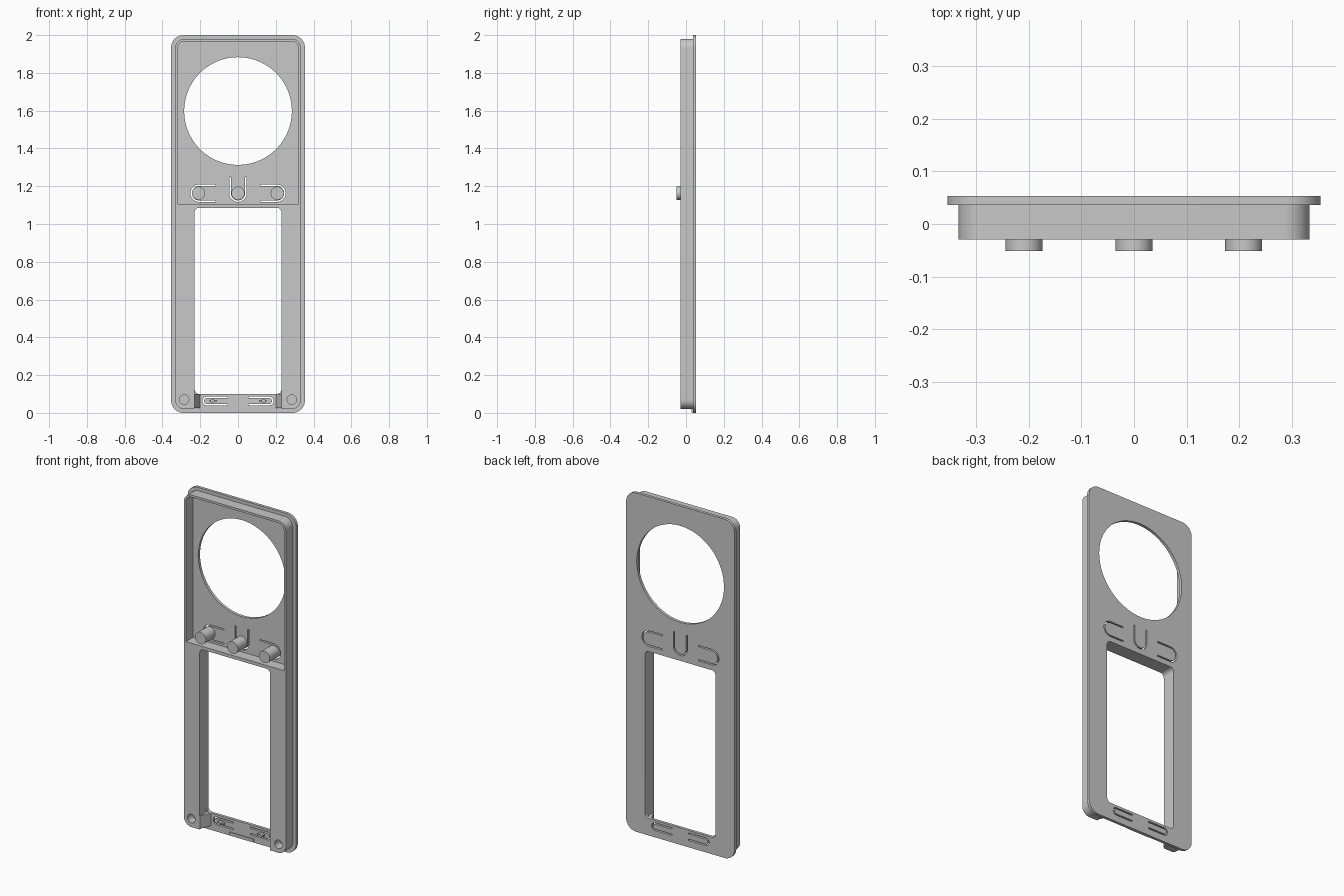
import bpy
import bmesh
from math import sin, cos, pi

if "Cube" in bpy.data.objects:
    bpy.data.objects.remove(bpy.data.objects["Cube"], do_unlink=True)

grey = bpy.data.materials.new("light grey plastic")
grey.use_nodes = True
colour = (0.58, 0.58, 0.58, 1)
grey.diffuse_color = colour
grey.node_tree.nodes["Principled BSDF"].inputs["Base Color"].default_value = colour

PLATE_BACK, PLATE_FRONT, BODY_FRONT = 0.053, 0.036, -0.029


def arc(cx, cz, r, a0, a1, n=10):
    return [(cx + r * cos(a0 + (a1 - a0) * i / n), cz + r * sin(a0 + (a1 - a0) * i / n))
            for i in range(n + 1)]


def rounded(x0, x1, z0, z1, r):
    """Rounded rectangle outline."""
    corners = [(x1 - r, z1 - r), (x0 + r, z1 - r), (x0 + r, z0 + r), (x1 - r, z0 + r)]
    return [p for i, (cx, cz) in enumerate(corners)
            for p in arc(cx, cz, r, i * pi / 2, (i + 1) * pi / 2)]


def rect(x0, x1, z0, z1):
    return [(x0, z0), (x1, z0), (x1, z1), (x0, z1)]


def circle(cx, cz, r, n=64):
    return arc(cx, cz, r, 0, 2 * pi, n)[:-1]


def u_slot(cx, cz, r, length, width, turn):
    """U-shaped slot outline, opening upward before it is turned."""
    ro, ri = r + width / 2, r - width / 2
    pts = [(-ro, length)] + arc(0, 0, ro, pi, 2 * pi, 16) + [(ro, length), (ri, length)]
    pts += arc(0, 0, ri, 2 * pi, pi, 16) + [(-ri, length)]
    return [(cx + x * cos(turn) - z * sin(turn), cz + x * sin(turn) + z * cos(turn))
            for x, z in pts]


def prism(name, outline, y0, y1):
    """Outline in x and z, extruded along y."""
    bm = bmesh.new()
    face = bm.faces.new([bm.verts.new((x, y0, z)) for x, z in outline])
    side = bmesh.ops.extrude_face_region(bm, geom=[face])["geom"]
    verts = [v for v in side if isinstance(v, bmesh.types.BMVert)]
    bmesh.ops.translate(bm, vec=(0, y1 - y0, 0), verts=verts)
    bmesh.ops.recalc_face_normals(bm, faces=bm.faces)
    mesh = bpy.data.meshes.new(name)
    bm.to_mesh(mesh)
    bm.free()
    mesh.materials.append(grey)
    obj = bpy.data.objects.new(name, mesh)
    bpy.context.collection.objects.link(obj)
    return obj


def activate(obj):
    bpy.ops.object.select_all(action='DESELECT')
    obj.select_set(True)
    bpy.context.view_layer.objects.active = obj


def cut(obj, outline, y0=-0.2, y1=0.2):
    cutter = prism("cutter", outline, y0, y1)
    cutter.hide_render = True
    activate(obj)
    mod = obj.modifiers.new("cut", 'BOOLEAN')
    mod.operation, mod.solver, mod.object = 'DIFFERENCE', 'EXACT', cutter
    bpy.ops.object.modifier_apply(modifier=mod.name)
    bpy.data.objects.remove(cutter, do_unlink=True)


# Back plate with the round opening, window and flexible button slots
plate = prism("back_plate", rounded(-0.354, 0.354, 0, 2, 0.065), PLATE_FRONT, PLATE_BACK)
cut(plate, circle(0, 1.598, 0.285, 96))
cut(plate, rounded(-0.23, 0.23, 0.1, 1.086, 0.025))
cut(plate, u_slot(0, 1.163, 0.042, 0.085, 0.008, 0))
for s in (-1, 1):
    cut(plate, u_slot(s * 0.206, 1.163, 0.042, 0.088, 0.008, s * pi / 2))
    cut(plate, u_slot(s * 0.165, 0.063, 0.019, 0.11, 0.008, s * pi / 2))

# Front body: hollow upper tray, solid lower frame, open foot
body = prism("front_body", rounded(-0.333, 0.333, 0.02, 1.98, 0.05), BODY_FRONT, PLATE_FRONT)
cut(body, rounded(-0.32, 0.32, 1.105, 1.967, 0.037))
cut(body, rect(-0.32, 0.32, 1.105, 1.3))
cut(body, rounded(-0.23, 0.23, -0.2, 1.086, 0.025))
for s in (-1, 1):
    cut(body, circle(s * 0.285, 0.07, 0.025, 32), -0.1, 0.02)

parts = [plate, body]

# Push buttons
for name, x in (("left", 0.208), ("middle", 0), ("right", -0.209)):
    parts.append(prism(name + "_button", circle(x, 1.163, 0.035, 40), -0.051, PLATE_FRONT))

# Foot details: sloped cheeks and small latch pegs on each side
for name, s in (("left", 1), ("right", -1)):
    cheek = prism(name + "_cheek", rect(s * 0.2, s * 0.232, 0.025, 0.1), BODY_FRONT, PLATE_FRONT)
    for v in cheek.data.vertices:
        if v.co.y < 0 and abs(v.co.x) < 0.21:
            v.co.x = s * 0.229
    parts.append(cheek)
    parts.append(prism(name + "_latch_peg", circle(s * 0.135, 0.063, 0.011, 24), 0.01, PLATE_FRONT))
    parts.append(prism(name + "_latch_bar", rect(s * 0.11, s * 0.15, 0.059, 0.067), 0.02, PLATE_FRONT))

# Low lip along the bottom edge
parts.append(prism("bottom_lip", rect(-0.08, 0.08, 0.003, 0.022), 0.03, PLATE_FRONT))

for obj in parts:
    activate(obj)
    bpy.ops.object.shade_smooth_by_angle()
